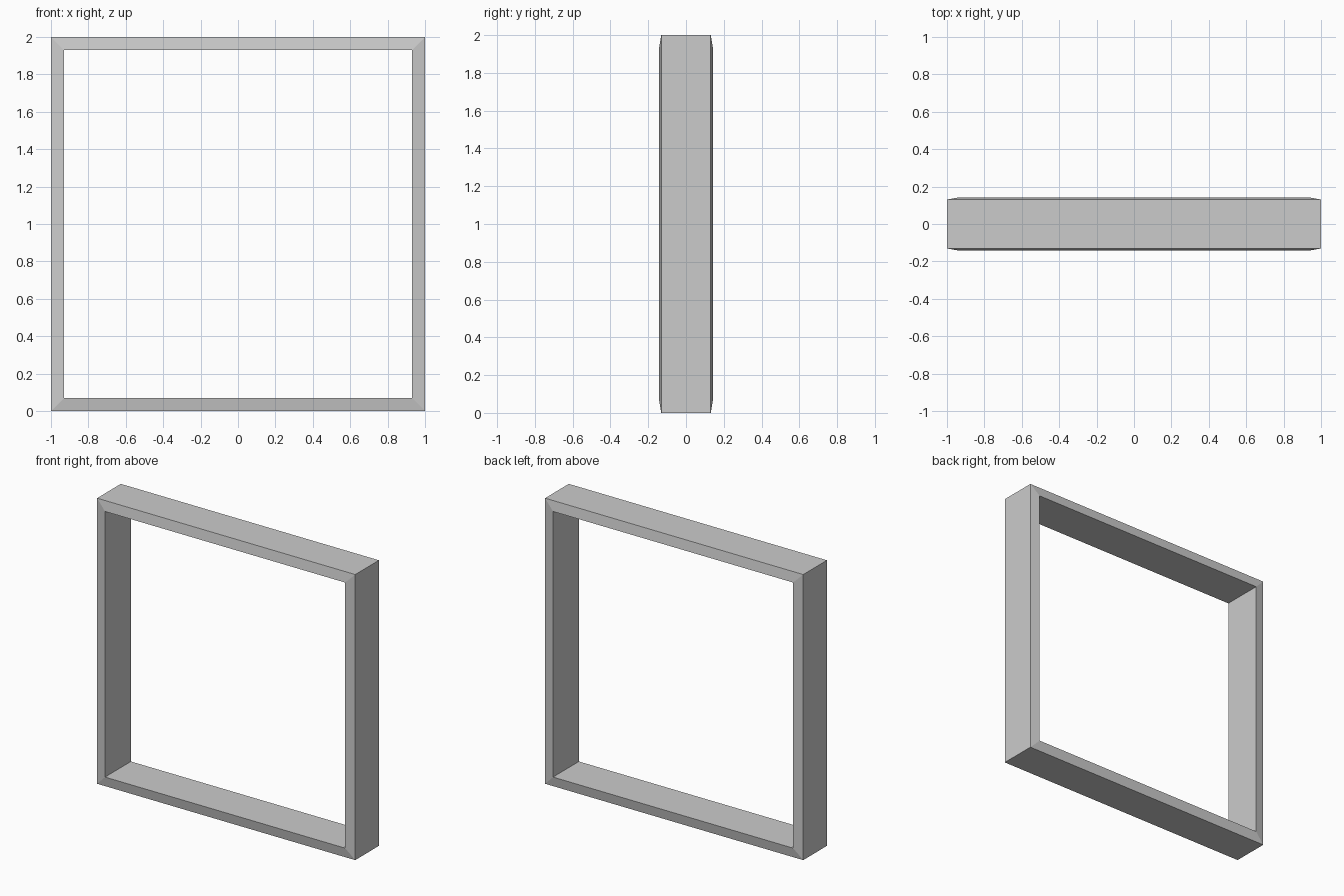
import bpy, bmesh

if "Cube" in bpy.data.objects:
    bpy.data.objects.remove(bpy.data.objects["Cube"])

# Cross-section of the frame: (half size of square, y), outer edges then inner edges
PROFILE = [(1.0, -0.131), (1.0, 0.131), (0.93, 0.143), (0.93, -0.143)]
CORNERS = [(-1, -1), (1, -1), (1, 1), (-1, 1)]

# Square frame: sweep the section around four mitred corners
bm = bmesh.new()
rings = [[bm.verts.new((sx * h, y, 1 + sz * h)) for h, y in PROFILE]
         for sx, sz in CORNERS]
for i in range(4):
    a, b = rings[i], rings[(i + 1) % 4]
    for j in range(4):
        k = (j + 1) % 4
        bm.faces.new((a[j], a[k], b[k], b[j]))
bmesh.ops.recalc_face_normals(bm, faces=bm.faces[:])

mesh = bpy.data.meshes.new("square_frame")
bm.to_mesh(mesh)
bm.free()
frame = bpy.data.objects.new("square_frame", mesh)
bpy.context.collection.objects.link(frame)
